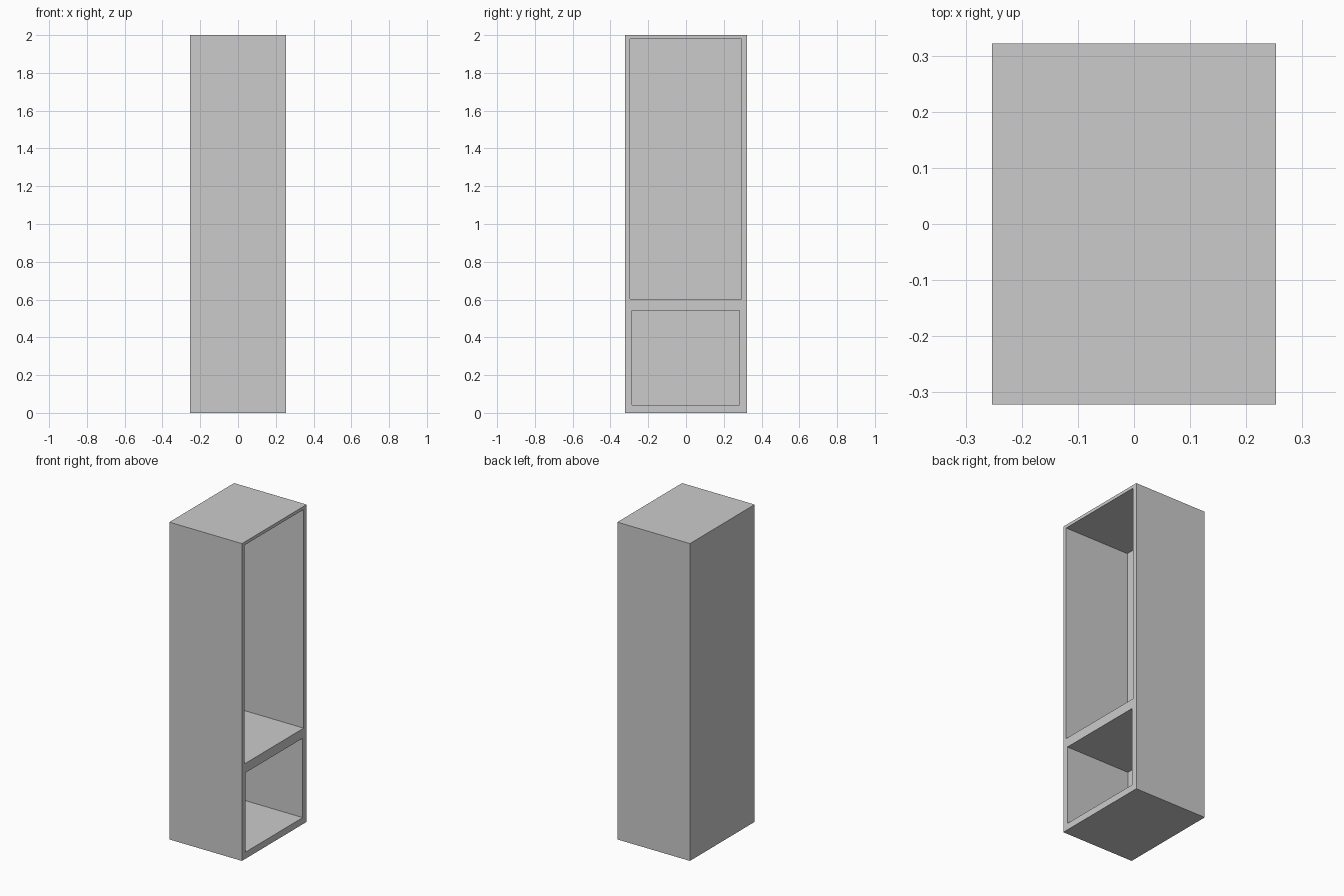
import bpy

if "Cube" in bpy.data.objects:
    bpy.data.objects.remove(bpy.data.objects["Cube"])


def box(name, lo, hi):
    """Axis-aligned box between two corners."""
    bpy.ops.mesh.primitive_cube_add(size=1, location=[(a + b) / 2 for a, b in zip(lo, hi)])
    ob = bpy.context.object
    ob.name = name
    ob.scale = [b - a for a, b in zip(lo, hi)]
    bpy.ops.object.transform_apply(location=True, rotation=False, scale=True)
    return ob


# Outer cabinet body
cabinet = box("cabinet_body", (-0.253, -0.322, 0), (0.253, 0.322, 2))

# Two compartments open on the +x side: name, y range, z range, back wall x
compartments = [
    ("upper_compartment_cutter", (-0.297, 0.293), (0.602, 1.98), -0.20),
    ("lower_compartment_cutter", (-0.286, 0.283), (0.042, 0.542), -0.195),
]
for name, (y0, y1), (z0, z1), back in compartments:
    cutter = box(name, (back, y0, z0), (0.35, y1, z1))
    cut = cabinet.modifiers.new(name, 'BOOLEAN')
    cut.operation = 'DIFFERENCE'
    cut.solver = 'EXACT'
    cut.object = cutter
    bpy.context.view_layer.objects.active = cabinet
    bpy.ops.object.modifier_apply(modifier=cut.name)
    bpy.data.objects.remove(cutter)
